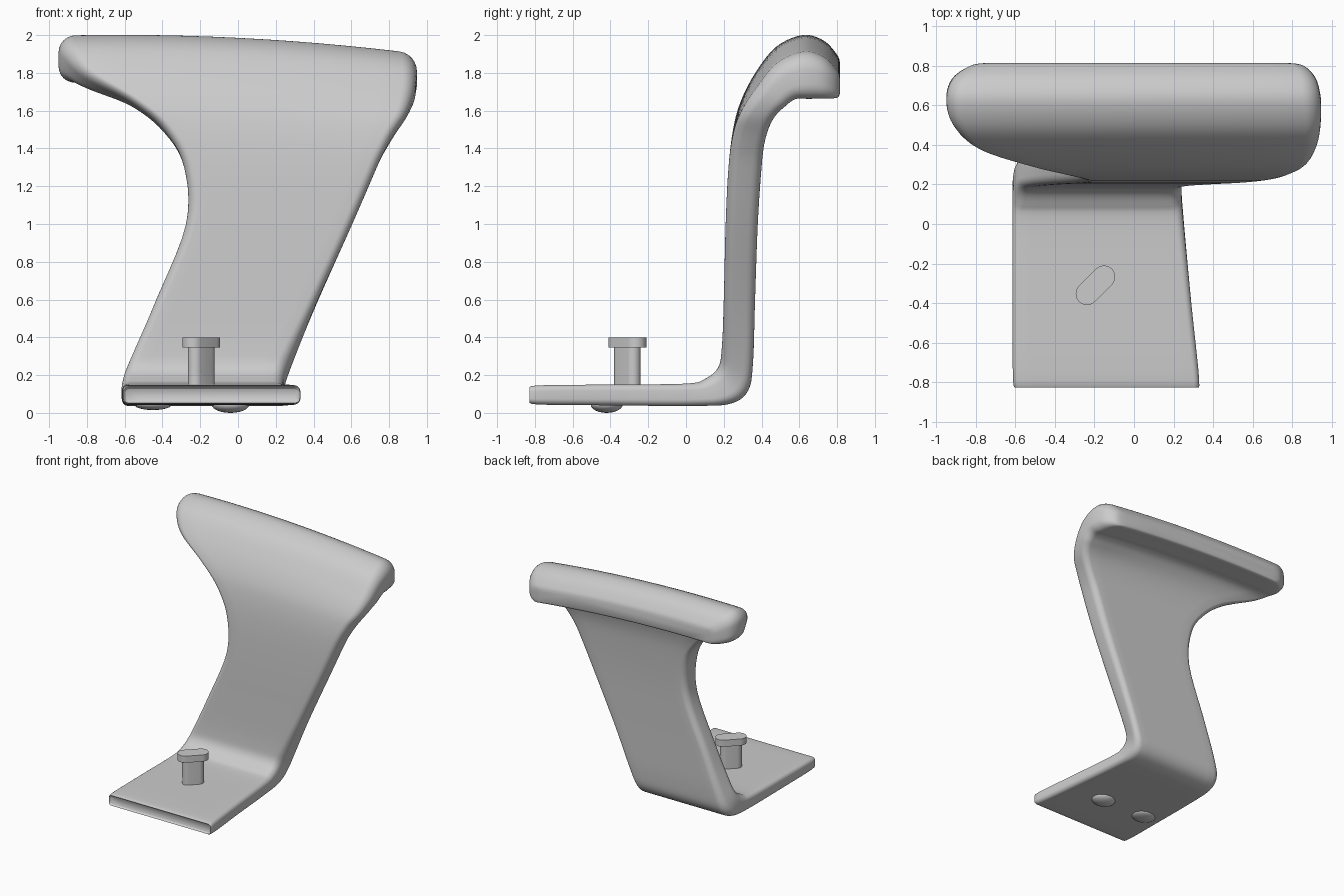
import bpy
import bmesh
from math import sin, cos, pi, radians
from mathutils import Vector

cube = bpy.data.objects.get("Cube")
if cube:
    bpy.data.objects.remove(cube, do_unlink=True)

grey = bpy.data.materials.new("plain grey")
grey.use_nodes = True
grey.diffuse_color = (0.6, 0.6, 0.6, 1)
grey.node_tree.nodes["Principled BSDF"].inputs["Base Color"].default_value = grey.diffuse_color


def finish(bm, name, angle):
    """Turn a bmesh into a smooth shaded, coloured object."""
    bmesh.ops.recalc_face_normals(bm, faces=bm.faces)
    mesh = bpy.data.meshes.new(name)
    bm.to_mesh(mesh)
    bm.free()
    mesh.materials.append(grey)
    obj = bpy.data.objects.new(name, mesh)
    bpy.context.collection.objects.link(obj)
    bpy.ops.object.select_all(action="DESELECT")
    obj.select_set(True)
    bpy.context.view_layer.objects.active = obj
    bpy.ops.object.shade_smooth_by_angle(angle=radians(angle))
    return obj


def loft(bm, rings):
    """Skin closed rings of points and cap both ends."""
    rows = [[bm.verts.new(p) for p in ring] for ring in rings]
    for low, high in zip(rows, rows[1:]):
        for i in range(len(low)):
            j = (i + 1) % len(low)
            bm.faces.new((low[i], low[j], high[j], high[i]))
    bm.faces.new(rows[0])
    bm.faces.new(rows[-1])


def smooth_rows(rows, steps):
    """Catmull-Rom interpolation through rows of numbers."""
    result = []
    for i in range(len(rows) - 1):
        p0, p1, p2, p3 = (rows[min(max(k, 0), len(rows) - 1)] for k in range(i - 1, i + 3))
        for s in range(steps):
            t = s / steps
            result.append([
                b + t * ((c - a) + t * ((2 * a - 5 * b + 4 * c - d) + t * (3 * b - a - 3 * c + d))) / 2
                for a, b, c, d in zip(p0, p1, p2, p3)])
    result.append(list(rows[-1]))
    return result


def section(inner_y, inner_z, outer_y, outer_z, left, right, roundness):
    """Rounded slab section between the inner and outer profile lines."""
    inner, outer = Vector((inner_y, inner_z)), Vector((outer_y, outer_z))
    thick = (inner - outer).length
    r = roundness * thick / 2
    lo, hi = r, thick - r
    flat = []
    corners = ((right - r, hi), (left + r, hi), (left + r, lo), (right - r, lo))
    for k, (cx, cv) in enumerate(corners):
        for s in range(7):
            a = (k + s / 6) * pi / 2
            flat.append((cx + r * cos(a), cv + r * sin(a)))
        if k % 2 == 0:  # extra points across the wide faces
            x, v = flat[-1]
            end = corners[k + 1][0]
            flat += [(x + (end - x) * s / 12, v) for s in range(1, 12)]
    # the pad end leans sideways and is slightly crowned
    lean = min(max((inner_z + outer_z - 2.7) / 0.8, 0), 1)
    ring = []
    for x, v in flat:
        p = outer.lerp(inner, v / thick)
        ring.append((x, p.x, p.y - lean * (0.05 * x + 0.04 * x * x)))
    return ring


# Bracket: foot plate, bend, upright and rounded pad in one sweep
# inner y, inner z, outer y, outer z, edge at -x, edge at +x, roundness
stations = [
    (-.815, .125, -.815, .065, -.595, .315, .6),
    (-.79, .145, -.79, .045, -.612, .33, .6),
    (-.4, .15, -.4, .04, -.615, .29, .6),
    (0, .155, .05, .037, -.615, .25, .6),
    (.1, .18, .24, .05, -.615, .24, .6),
    (.17, .24, .33, .12, -.6, .25, .6),
    (.19, .35, .355, .27, -.55, .3, .6),
    (.2, .6, .365, .58, -.435, .42, .6),
    (.21, 1, .38, 1, -.275, .605, .6),
    (.225, 1.3, .4, 1.3, -.285, .735, .6),
    (.25, 1.5, .42, 1.47, -.39, .82, .6),
    (.29, 1.64, .46, 1.6, -.56, .89, .65),
    (.37, 1.79, .52, 1.69, -.81, .93, .7),
    (.48, 1.925, .58, 1.735, -.92, .945, .7),
    (.62, 1.985, .65, 1.735, -.95, .945, .7),
    (.73, 1.955, .74, 1.735, -.92, .92, .7),
    (.8, 1.88, .8, 1.735, -.83, .86, .7),
    (.815, 1.84, .815, 1.75, -.75, .78, .7),
]
bm = bmesh.new()
loft(bm, [section(*row) for row in smooth_rows(stations, 5)])
finish(bm, "bracket", 50)


# Bolt: slotted stem and head set diagonally on the foot plate
def stadium(half, r, z):
    ring = []
    for side in (1, -1):
        for s in range(13):
            a = -pi / 4 + s * pi / 12 + (0 if side > 0 else pi)
            ring.append((-.195 + side * half + r * cos(a), -.31 + side * half + r * sin(a), z))
    return ring


for name, half, r, low, high in (("bolt_stem", .03, .04, .13, .35),
                                 ("bolt_head", .043, .057, .345, .4)):
    bm = bmesh.new()
    loft(bm, [stadium(half, r, low), stadium(half, r, high)])
    finish(bm, name, 30)

# Low domes under the foot plate
for name, x, depth in (("dome_right", -.45, .03), ("dome_left", -.04, .045)):
    bm = bmesh.new()
    bmesh.ops.create_uvsphere(bm, u_segments=24, v_segments=12, radius=1)
    bmesh.ops.scale(bm, vec=(.1, .085, depth), verts=bm.verts)
    bmesh.ops.translate(bm, vec=(x, -.42, .045), verts=bm.verts)
    finish(bm, name, 40)
